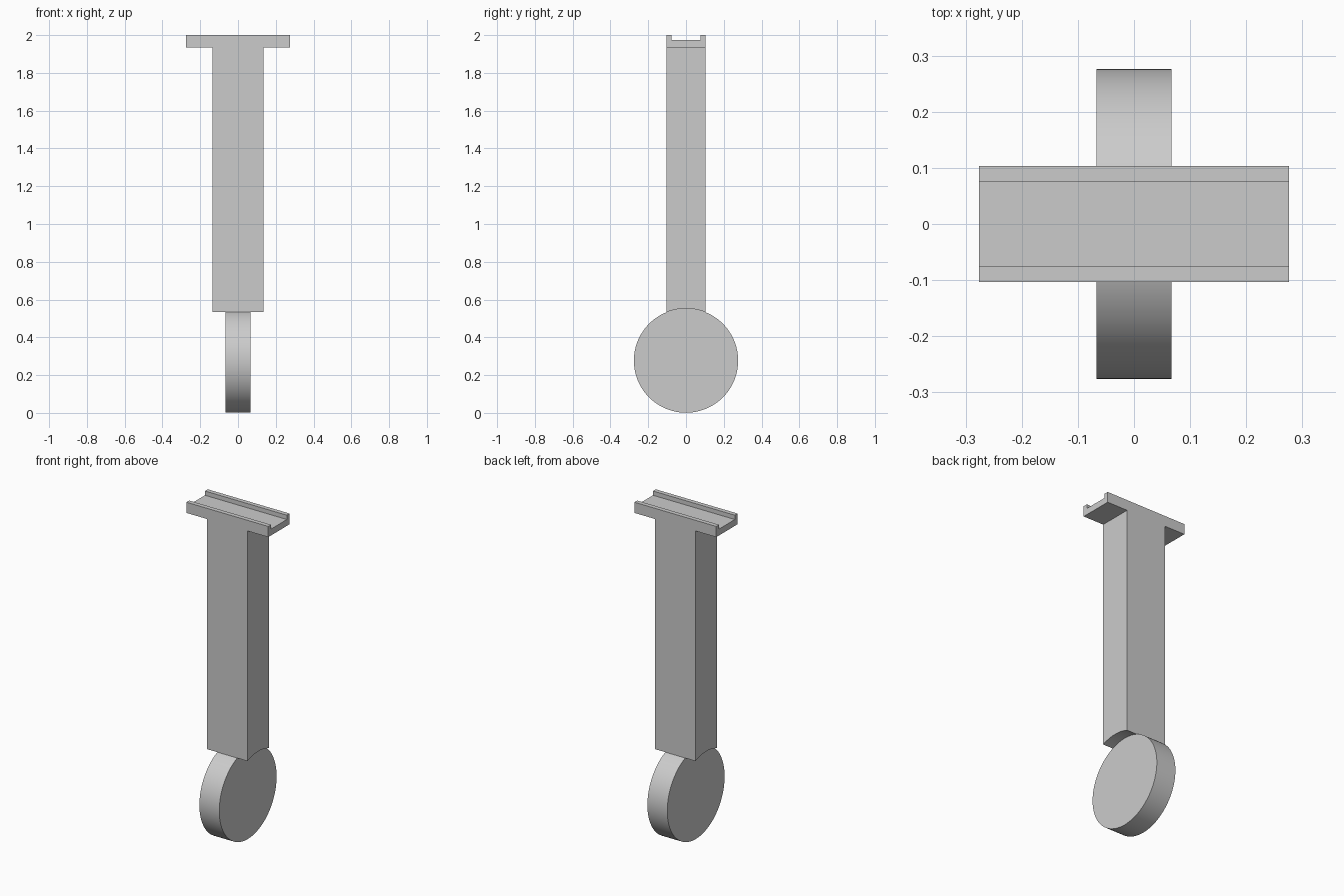
import bpy, bmesh, math

if "Cube" in bpy.data.objects:
    bpy.data.objects.remove(bpy.data.objects["Cube"])

WHEEL_R, WHEEL_Z = 0.276, 0.277
HALF_Y = 0.103


def wheel_cylinder(name, width):
    """Disc with its axle along x."""
    bpy.ops.mesh.primitive_cylinder_add(vertices=96, radius=WHEEL_R, depth=width,
                                        location=(0, 0, WHEEL_Z),
                                        rotation=(0, math.pi / 2, 0))
    obj = bpy.context.object
    obj.name = name
    return obj


def box(name, size, location):
    bpy.ops.mesh.primitive_cube_add(size=1, location=location)
    obj = bpy.context.object
    obj.name = name
    obj.scale = size
    return obj


def smooth(obj):
    bpy.ops.object.select_all(action='DESELECT')
    obj.select_set(True)
    bpy.context.view_layer.objects.active = obj
    bpy.ops.object.shade_smooth_by_angle(angle=math.radians(30))


def cut(target, cutter):
    """Subtract the cutter and discard it."""
    cutter.hide_render = True
    mod = target.modifiers.new("cut", 'BOOLEAN')
    mod.operation = 'DIFFERENCE'
    mod.solver = 'EXACT'
    mod.object = cutter
    bpy.context.view_layer.objects.active = target
    bpy.ops.object.modifier_apply(modifier=mod.name)
    bpy.data.objects.remove(cutter)


# T-shaped post with mounting plate: half profile mirrored, extruded along y
half = [(0.136, 0.40), (0.136, 1.935), (0.276, 1.935), (0.276, 2.0)]
profile = half + [(-x, z) for x, z in reversed(half)]
bm = bmesh.new()
face = bm.faces.new([bm.verts.new((x, -HALF_Y, z)) for x, z in profile])
ext = bmesh.ops.extrude_face_region(bm, geom=[face])
bmesh.ops.translate(bm, vec=(0, 2 * HALF_Y, 0),
                    verts=[g for g in ext["geom"] if isinstance(g, bmesh.types.BMVert)])
bmesh.ops.recalc_face_normals(bm, faces=bm.faces)
mesh = bpy.data.meshes.new("post")
bm.to_mesh(mesh)
bm.free()
post = bpy.data.objects.new("post", mesh)
bpy.context.collection.objects.link(post)

# Channel along the plate, and rounded hollow above the wheel
cut(post, box("channel_cutter", (0.8, 0.152, 0.1), (0, 0, 2.024)))
cut(post, wheel_cylinder("hollow_cutter", 0.6))
smooth(post)

# Wheel
smooth(wheel_cylinder("wheel", 0.134))
